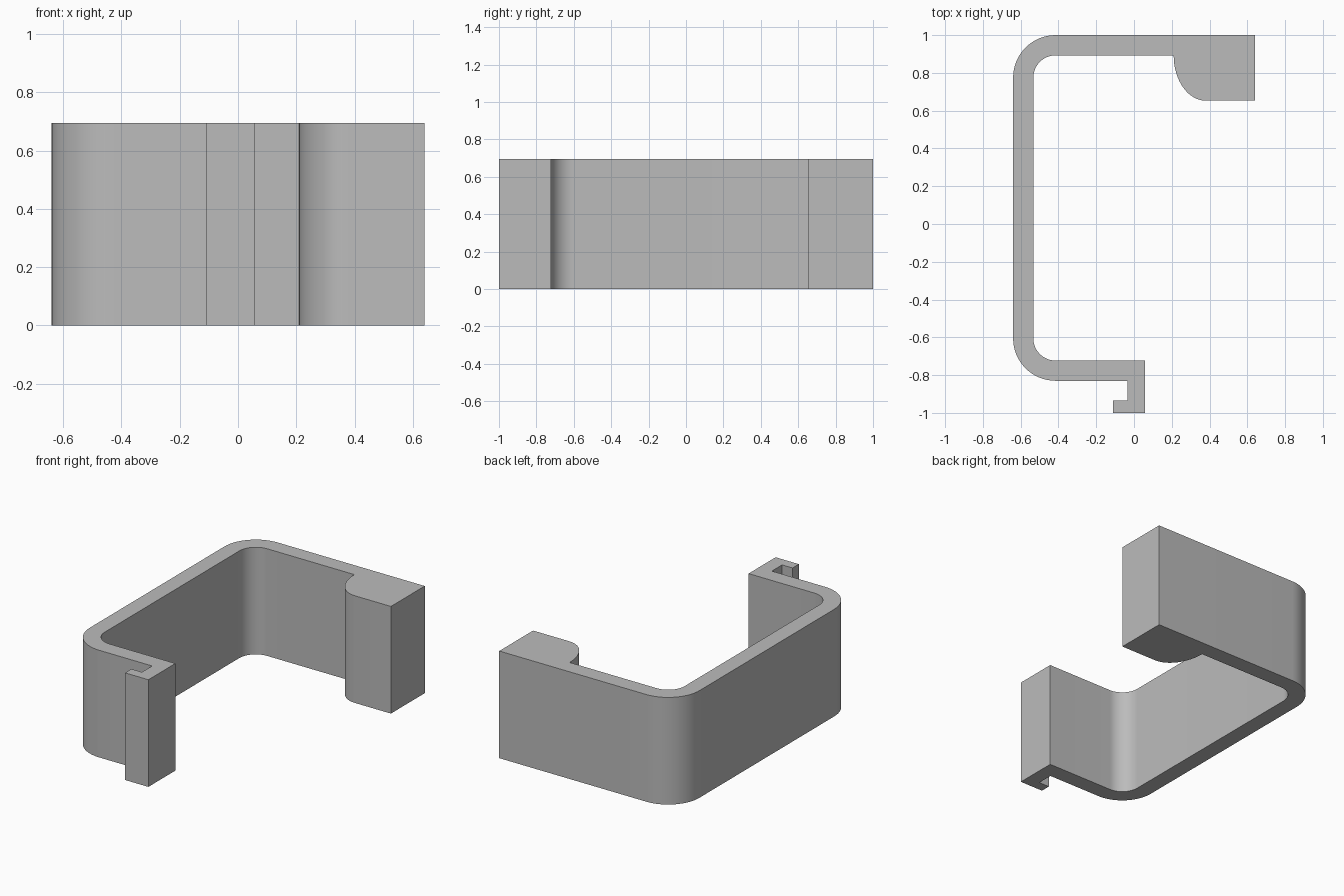
import bpy
import bmesh
from math import cos, sin, pi

cube = bpy.data.objects.get("Cube")
if cube:
    bpy.data.objects.remove(cube, do_unlink=True)

HEIGHT = 0.695
LEFT, WALL, R_OUT = -0.64, 0.107, 0.225
R_IN = R_OUT - WALL
CX = LEFT + R_OUT                    # bend centres
Y_BACK, Y_FRONT = 1 - R_OUT, -0.83 + R_OUT


def arc(cx, cy, rx, ry, start, end, steps=16):
    """Points on an elliptical arc, angles in quarter turns."""
    angles = [(start + (end - start) * i / steps) * pi / 2 for i in range(steps + 1)]
    return [(cx + rx * cos(a), cy + ry * sin(a)) for a in angles]


# Outline of the clip, anticlockwise from the back corner of the grip block
outline = [(0.64, 1.0)]
outline += arc(CX, Y_BACK, R_OUT, R_OUT, 1, 2)       # outer back bend
outline += arc(CX, Y_FRONT, R_OUT, R_OUT, 2, 3)      # outer front bend
outline += [(-0.035, -0.83), (-0.035, -0.935), (-0.11, -0.935),
            (-0.11, -1.0), (0.057, -1.0), (0.057, Y_FRONT - R_IN)]  # hook
outline += arc(CX, Y_FRONT, R_IN, R_IN, 3, 2)        # inner front bend
outline += arc(CX, Y_BACK, R_IN, R_IN, 2, 1)         # inner back bend
outline += arc(0.38, 1 - WALL, 0.17, 0.24, 2, 3)     # rounded grip block
outline += [(0.64, 0.653)]

# Extrude the outline upwards
bm = bmesh.new()
base = bm.faces.new([bm.verts.new((x, y, 0)) for x, y in outline])
top = bmesh.ops.extrude_face_region(bm, geom=[base], use_keep_orig=True)
bmesh.ops.translate(bm, vec=(0, 0, HEIGHT),
                    verts=[v for v in top["geom"] if isinstance(v, bmesh.types.BMVert)])
bmesh.ops.recalc_face_normals(bm, faces=bm.faces)
mesh = bpy.data.meshes.new("bracket_clip")
bm.to_mesh(mesh)
bm.free()
clip = bpy.data.objects.new("bracket_clip", mesh)
bpy.context.collection.objects.link(clip)

# Plain grey
grey = bpy.data.materials.new("plain grey")
grey.use_nodes = True
color = (0.5, 0.5, 0.5, 1)
grey.diffuse_color = color
grey.node_tree.nodes["Principled BSDF"].inputs["Base Color"].default_value = color
mesh.materials.append(grey)

# Smooth bends, sharp corners
bpy.ops.object.select_all(action="DESELECT")
clip.select_set(True)
bpy.context.view_layer.objects.active = clip
bpy.ops.object.shade_smooth_by_angle()
